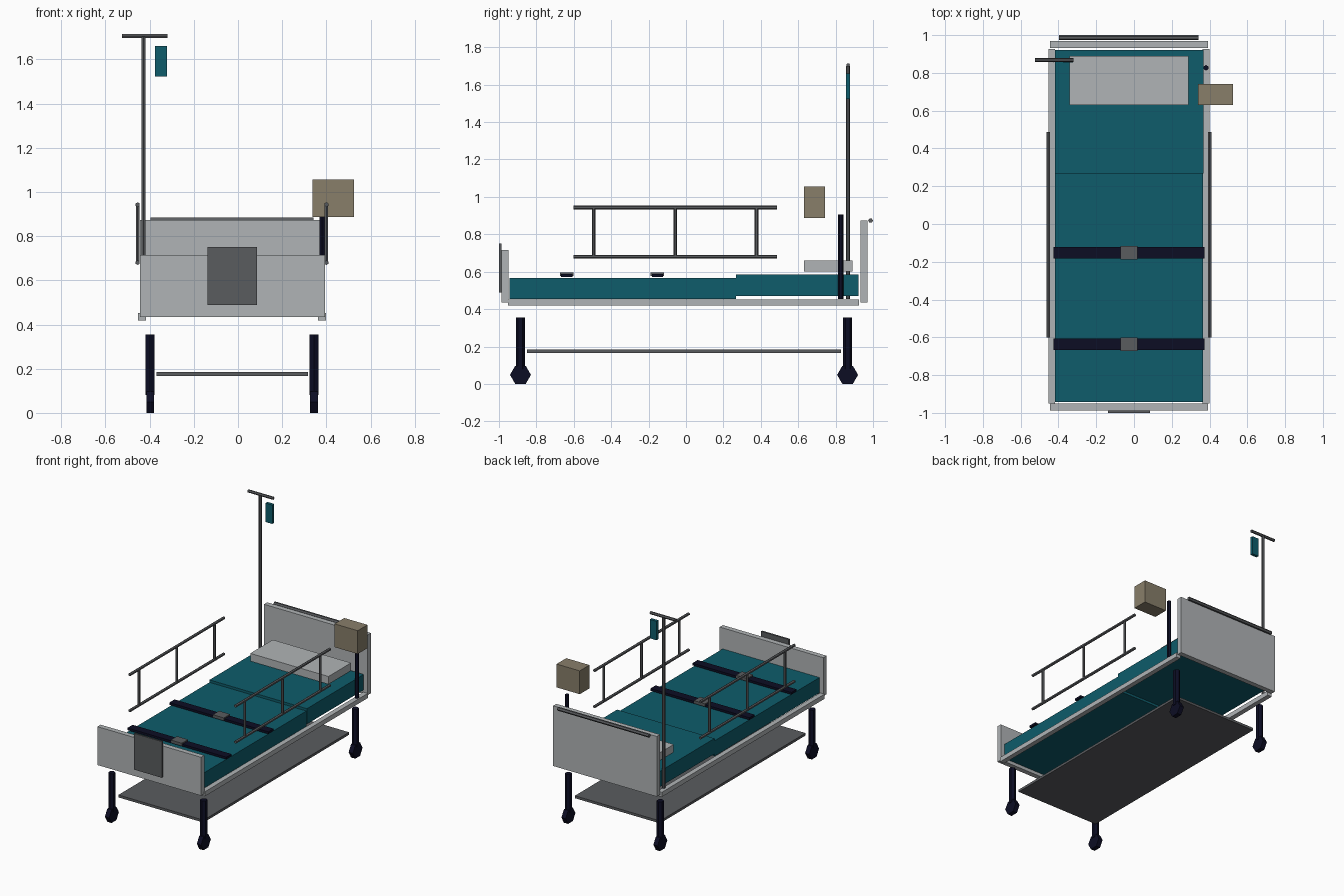
import bpy, math
from mathutils import Matrix

if "Cube" in bpy.data.objects:
    bpy.data.objects.remove(bpy.data.objects["Cube"])


def material(name, rgb):
    # sRGB bytes to linear diffuse colour
    lin = [(c / 255 / 12.92) if c < 11 else ((c / 255 + 0.055) / 1.055) ** 2.4 for c in rgb]
    m = bpy.data.materials.new(name)
    m.diffuse_color = (*lin, 1)
    m.use_nodes = True
    m.node_tree.nodes["Principled BSDF"].inputs["Base Color"].default_value = m.diffuse_color
    return m


SILVER = material("silver", (176, 180, 182))
TEAL = material("teal vinyl", (14, 92, 107))
STEEL = material("dark steel", (90, 92, 95))
NAVY = material("dark navy", (12, 13, 36))
TAN = material("tan plastic", (136, 126, 106))

CX = -0.027  # bed centre line


def finish(name, mat):
    ob = bpy.context.object
    ob.name = ob.data.name = name
    ob.data.materials.append(mat)
    return ob


def box(name, mat, x, y, z):
    """Box from (min, max) ranges on each axis."""
    bpy.ops.mesh.primitive_cube_add(size=1)
    ob = finish(name, mat)
    scale = Matrix.Diagonal((x[1] - x[0], y[1] - y[0], z[1] - z[0], 1))
    ob.data.transform(scale)
    ob.location = [(r[0] + r[1]) / 2 for r in (x, y, z)]
    return ob


def rod(name, mat, centre, radius, length, axis="Z"):
    """Six-sided bar along one axis."""
    rot = {"X": (0, math.pi / 2, 0), "Y": (math.pi / 2, 0, 0), "Z": (0, 0, 0)}[axis]
    bpy.ops.mesh.primitive_cylinder_add(vertices=6, radius=radius, depth=length,
                                        location=centre, rotation=rot)
    return finish(name, mat)


# Legs and wheels
for sx, side in ((-1, "left"), (1, "right")):
    for y, end in ((-0.885, "front"), (0.864, "back")):
        x = CX + sx * 0.371
        rod(f"{end}_{side}_leg", NAVY, (x, y, 0.217), 0.024, 0.274)
        rod(f"{end}_{side}_wheel", NAVY, (x, y, 0.0485), 0.056, 0.034, "X")

# Lower shelf
box("lower_shelf", STEEL, (-0.37, 0.317), (-0.85, 0.828), (0.166, 0.184))

# Bed frame side beams
for sx, side in ((-1, "left"), (1, "right")):
    x = CX + sx * 0.408
    box(f"{side}_frame_beam", SILVER, (x - 0.018, x + 0.018), (-0.951, 0.926), (0.418, 0.452))

# Head and foot boards
box("headboard", SILVER, (-0.444, 0.393), (0.933, 0.97), (0.435, 0.874))
box("footboard", SILVER, (-0.444, 0.393), (-0.987, -0.95), (0.435, 0.715))
rod("headboard_handle", STEEL, (CX, 0.987, 0.873), 0.013, 0.738, "X")
box("chart_board", STEEL, (-0.138, 0.085), (-1.0, -0.987), (0.488, 0.752))

# Mattress in two sections, and pillow
box("mattress_lower", TEAL, (-0.417, 0.365), (-0.943, 0.267), (0.454, 0.566))
box("mattress_head", TEAL, (-0.417, 0.369), (0.267, 0.922), (0.471, 0.584))
box("pillow", SILVER, (-0.342, 0.289), (0.63, 0.89), (0.602, 0.659))

# Restraint straps with buckles
for y, label in ((-0.153, "upper"), (-0.637, "lower")):
    box(f"{label}_strap", NAVY, (-0.426, 0.373), (y - 0.03, y + 0.03), (0.572, 0.588))
    box(f"{label}_buckle", STEEL, (-0.071, 0.018), (y - 0.036, y + 0.036), (0.577, 0.597))

# Side guard rails
for sx, side in ((-1, "left"), (1, "right")):
    x = CX + sx * 0.427
    for z, label in ((0.943, "top"), (0.68, "bottom")):
        rod(f"{side}_guard_{label}_bar", STEEL, (x, -0.058, z), 0.0105, 1.088, "Y")
    for i in range(3):
        rod(f"{side}_guard_post_{i + 1}", STEEL, (x, -0.058 + (i - 1) * 0.435, 0.811), 0.0095, 0.263)

# Drip stand with fluid bag
rod("drip_pole", STEEL, (-0.427, 0.866, 1.078), 0.0105, 1.246)
rod("drip_crossbar", STEEL, (-0.4225, 0.867, 1.705), 0.0105, 0.205, "X")
box("fluid_bag", TEAL, (-0.376, -0.322), (0.855, 0.877), (1.522, 1.66))

# Monitor and its post
rod("monitor_post", NAVY, (0.381, 0.827, 0.68), 0.0145, 0.45)
box("monitor", TAN, (0.338, 0.525), (0.63, 0.742), (0.886, 1.056))
